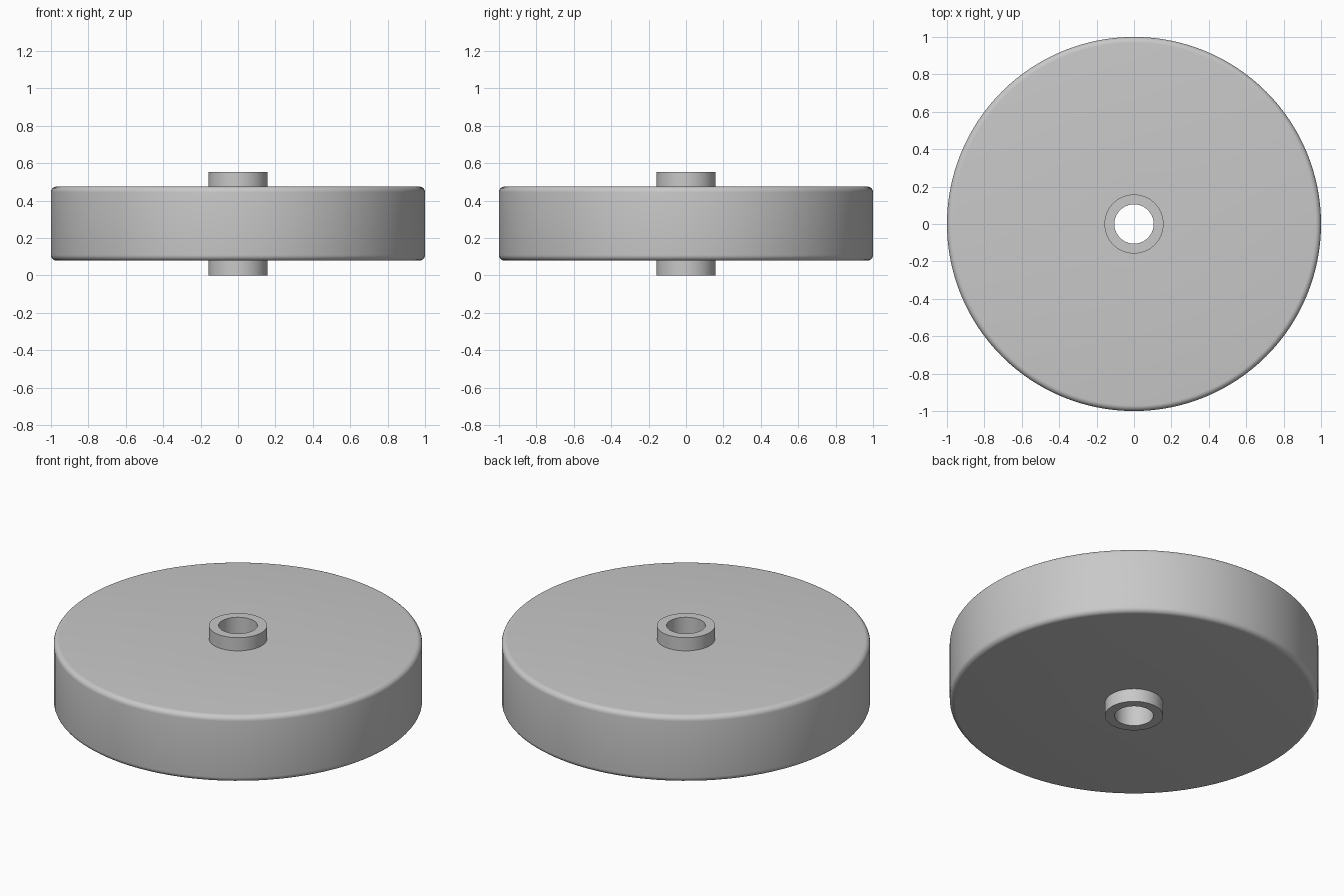
import bpy
import bmesh
import math

cube = bpy.data.objects.get("Cube")
if cube:
    bpy.data.objects.remove(cube, do_unlink=True)

MID = 0.277  # mid height of the wheel and hub


def make_material(name, colour):
    mat = bpy.data.materials.new(name)
    mat.use_nodes = True
    mat.diffuse_color = colour
    mat.node_tree.nodes["Principled BSDF"].inputs["Base Color"].default_value = colour
    return mat


def ring(name, inner, outer, half, segments, mat, bevel=0.0):
    """Turned ring with a rectangular section and optional rounded outer rims."""
    profile = [(inner, -half)]
    if bevel:
        for side in (-1, 1):
            for i in range(7):
                a = math.pi / 2 * (i / 6 - (1 if side < 0 else 0))
                profile.append((outer - bevel + bevel * math.cos(a),
                                side * (half - bevel) + bevel * math.sin(a)))
    else:
        profile += [(outer, -half), (outer, half)]
    profile.append((inner, half))

    bm = bmesh.new()
    loops = []
    for s in range(segments):
        t = math.tau * s / segments
        loops.append([bm.verts.new((r * math.cos(t), r * math.sin(t), z)) for r, z in profile])
    count = len(profile)
    for s in range(segments):
        a, b = loops[s], loops[(s + 1) % segments]
        for i in range(count):
            j = (i + 1) % count
            bm.faces.new((a[i], b[i], b[j], a[j]))
    bmesh.ops.recalc_face_normals(bm, faces=bm.faces)
    mesh = bpy.data.meshes.new(name)
    bm.to_mesh(mesh)
    bm.free()
    mesh.materials.append(mat)

    obj = bpy.data.objects.new(name, mesh)
    obj.location.z = MID
    bpy.context.collection.objects.link(obj)
    bpy.ops.object.select_all(action="DESELECT")
    obj.select_set(True)
    bpy.context.view_layer.objects.active = obj
    bpy.ops.object.shade_smooth_by_angle(angle=math.radians(30))
    return obj


grey = make_material("light grey", (0.58, 0.58, 0.58, 1))

# Solid wheel disc with softened rims
ring("wheel_disc", 0.15, 1.0, 0.198, 128, grey, bevel=0.03)

# Hollow hub passing through the disc
ring("hub_sleeve", 0.105, 0.158, MID, 64, grey)
